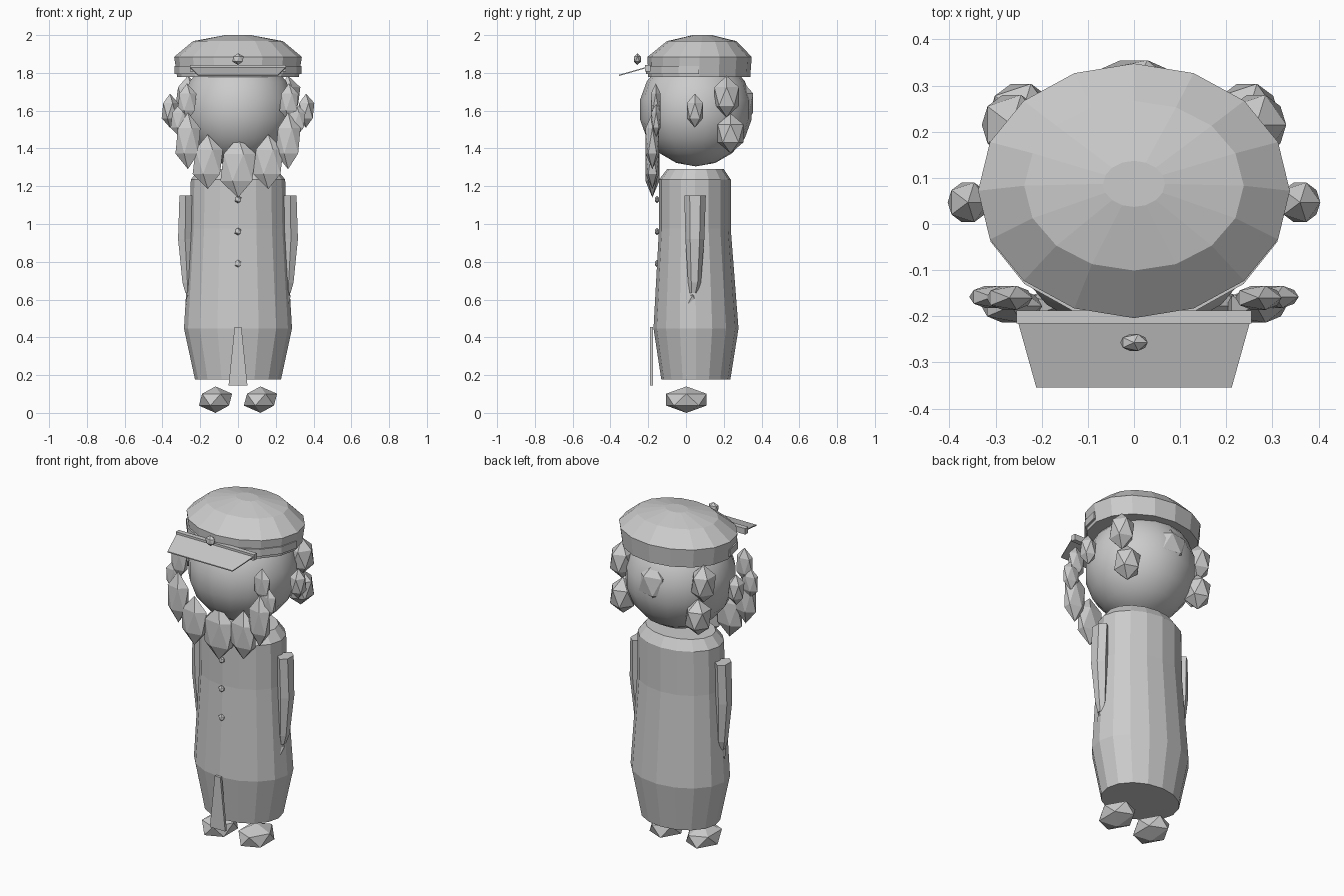
import bpy, bmesh, math

if "Cube" in bpy.data.objects:
    bpy.data.objects.remove(bpy.data.objects["Cube"])

grey = bpy.data.materials.new("plain grey")
grey.diffuse_color = (0.6, 0.6, 0.6, 1)
grey.use_nodes = True
grey.node_tree.nodes["Principled BSDF"].inputs["Base Color"].default_value = grey.diffuse_color


def finish(bm, name, smooth=False):
    bmesh.ops.recalc_face_normals(bm, faces=bm.faces[:])
    me = bpy.data.meshes.new(name)
    for f in bm.faces:
        f.smooth = smooth
    bm.to_mesh(me)
    bm.free()
    me.materials.append(grey)
    ob = bpy.data.objects.new(name, me)
    bpy.context.collection.objects.link(ob)
    return ob


def loft(name, rings, sides, start=0.0):
    """Rings are (cx, cy, z, rx, ry); both ends are capped."""
    bm = bmesh.new()
    loops = []
    for cx, cy, z, rx, ry in rings:
        angles = [start + 2 * math.pi * i / sides for i in range(sides)]
        loops.append([bm.verts.new((cx + rx * math.cos(a), cy + ry * math.sin(a), z)) for a in angles])
    for lo, hi in zip(loops, loops[1:]):
        for i in range(sides):
            j = (i + 1) % sides
            bm.faces.new((lo[i], lo[j], hi[j], hi[i]))
    bm.faces.new(loops[0])
    bm.faces.new(loops[-1])
    return finish(bm, name)


def gem(name, c, half):
    """Faceted blob with the given half extents."""
    bm = bmesh.new()
    bmesh.ops.create_icosphere(bm, subdivisions=1, radius=1)
    big = [max(abs(v.co[k]) for v in bm.verts) for k in range(3)]
    for v in bm.verts:
        v.co = [c[k] + v.co[k] * half[k] / big[k] for k in range(3)]
    return finish(bm, name)


def slab(name, outline, depth):
    """Polygon outline extruded along a vector."""
    bm = bmesh.new()
    f = bm.faces.new([bm.verts.new(p) for p in outline])
    new = bmesh.ops.extrude_face_region(bm, geom=[f])["geom"]
    bmesh.ops.translate(bm, vec=depth, verts=[g for g in new if isinstance(g, bmesh.types.BMVert)])
    if f.is_valid and len(bm.faces) < len(outline) + 2:
        bm.faces.new(f.verts)
    return finish(bm, name)


# Coat body
loft("coat", [(0, 0.052, 0.178, 0.228, 0.183), (0, 0.053, 0.447, 0.286, 0.225),
              (0, 0.047, 0.975, 0.254, 0.19), (0, 0.047, 1.235, 0.25, 0.19),
              (0, 0.05, 1.29, 0.205, 0.15)], 16)

# Coat flap and buttons
slab("coat_flap", [(-0.018, -0.191, 0.455), (0.018, -0.191, 0.455),
                   (0.05, -0.191, 0.145), (-0.05, -0.191, 0.145)], (0, 0.015, 0))
for i, z in enumerate((1.13, 0.96, 0.79)):
    gem(f"button_{i}", (0, -0.153, z), (0.018, 0.011, 0.02))

# Head
bm = bmesh.new()
bmesh.ops.create_uvsphere(bm, u_segments=18, v_segments=9, radius=0.3)
bmesh.ops.translate(bm, vec=(0, 0.052, 1.605), verts=bm.verts)
finish(bm, "head", True)

# Cap with its crown
loft("cap", [(0, 0.07, 1.777, 0.322, 0.27), (0, 0.072, 1.885, 0.338, 0.276),
             (0, 0.083, 1.968, 0.238, 0.184), (0, 0.087, 2.0, 0.067, 0.05)], 16)

# Band around the front half of the cap
arc = [math.pi + math.pi * i / 8 for i in range(9)]
outer = [(0.336 * math.cos(a), 0.068 + 0.28 * math.sin(a), 1.795) for a in arc]
inner = [(0.315 * math.cos(a), 0.068 + 0.26 * math.sin(a), 1.795) for a in reversed(arc)]
slab("cap_band", outer + inner, (0, 0, 0.042))

# Visor and cap badge
slab("visor_mount", [(-0.255, -0.216, 1.807), (0.255, -0.216, 1.807),
                     (0.255, -0.188, 1.807), (-0.255, -0.188, 1.807)], (0, 0, 0.035))
slab("visor", [(-0.255, -0.2, 1.828), (0.255, -0.2, 1.828),
               (0.212, -0.354, 1.784), (-0.212, -0.354, 1.784)], (0, 0, 0.006))
gem("cap_badge", (0, -0.257, 1.873), (0.03, 0.018, 0.031))

# Centre beard and back hair tufts
gem("beard_centre", (0, -0.178, 1.3), (0.093, 0.037, 0.16))
gem("back_hair_centre", (0, 0.3, 1.64), (0.095, 0.055, 0.115))

# Paired tufts: name, centre, half extents
tufts = [
    ("beard_low", (0.16, -0.178, 1.33), (0.08, 0.036, 0.145)),
    ("beard_side", (0.265, -0.178, 1.44), (0.066, 0.036, 0.15)),
    ("cheek_upper", (0.27, -0.16, 1.645), (0.05, 0.026, 0.1)),
    ("cheek_outer", (0.307, -0.158, 1.55), (0.05, 0.024, 0.09)),
    ("ear_tuft", (0.36, 0.047, 1.6), (0.044, 0.043, 0.09)),
    ("back_hair_upper", (0.265, 0.215, 1.675), (0.065, 0.065, 0.11)),
    ("back_hair_lower", (0.245, 0.236, 1.48), (0.07, 0.068, 0.106)),
    ("foot", (0.119, 0.002, 0.07), (0.088, 0.107, 0.07)),
    ("hand", (0.225, 0.035, 0.6), (0.054, 0.04, 0.05)),
]
for side, tag in ((1, "right"), (-1, "left")):
    for name, (x, y, z), half in tufts:
        gem(f"{name}_{tag}", (side * x, y, z), half)
    # Tapered sleeve
    loft(f"sleeve_{tag}", [(side * 0.268, 0.04, 0.635, 0.012, 0.02),
                           (side * 0.268, 0.045, 0.69, 0.03, 0.034),
                           (side * 0.28, 0.047, 0.92, 0.043, 0.05),
                           (side * 0.277, 0.048, 1.152, 0.038, 0.057)], 6, math.pi / 6)
